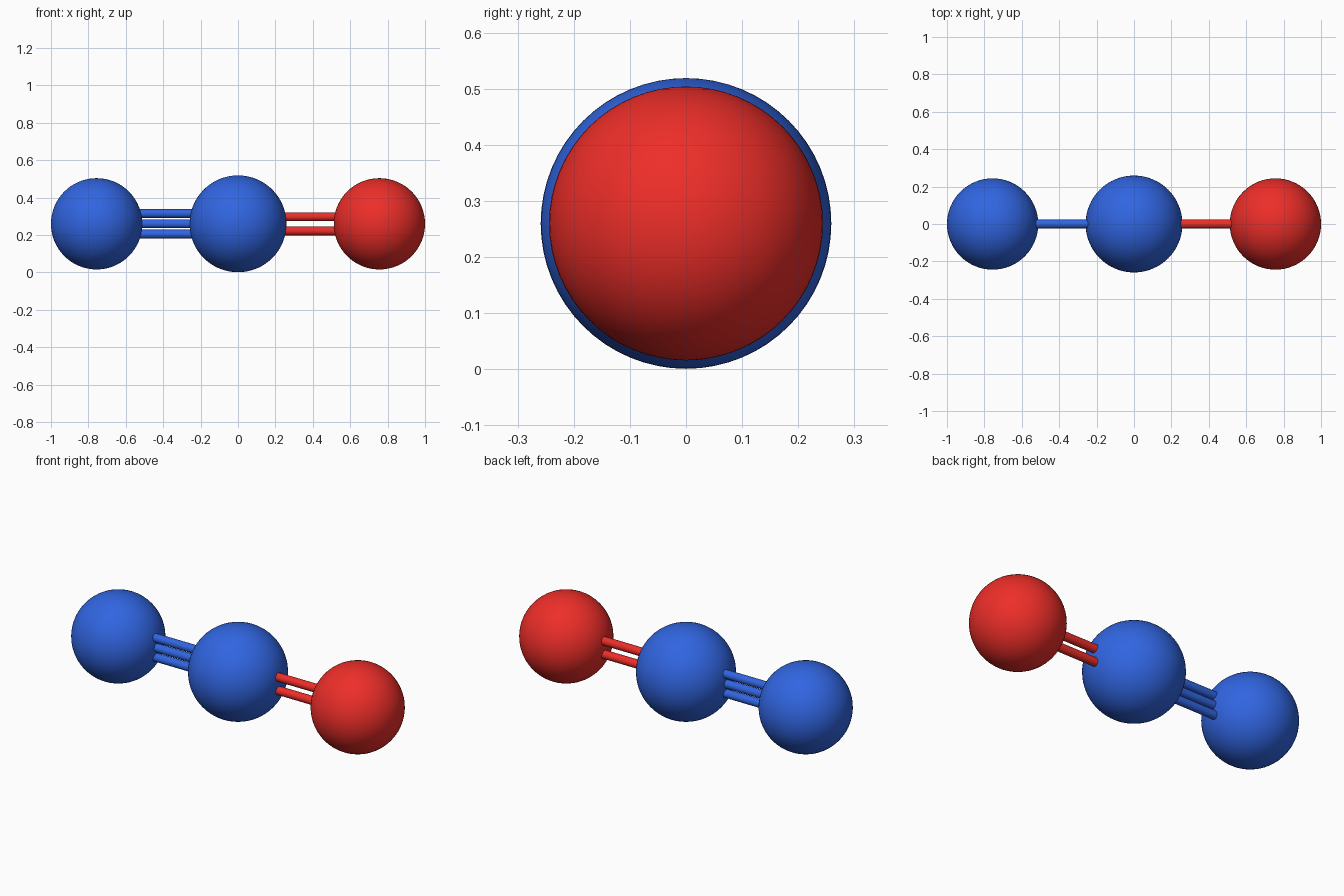
import bpy, math

if "Cube" in bpy.data.objects:
    bpy.data.objects.remove(bpy.data.objects["Cube"])

ATOM_Z = 0.26      # height of the molecule axis
SPACING = 0.756    # distance between neighbouring atoms
BOND_R = 0.0235


def material(name, color):
    m = bpy.data.materials.new(name)
    m.diffuse_color = (*color, 1)
    m.use_nodes = True
    m.node_tree.nodes["Principled BSDF"].inputs["Base Color"].default_value = m.diffuse_color
    return m


blue = material("blue", (0.03, 0.13, 0.75))
red = material("red", (0.85, 0.027, 0.022))


def finish(name, mat):
    ob = bpy.context.object
    ob.name = name
    ob.data.materials.append(mat)
    bpy.ops.object.shade_smooth_by_angle()


def atom(name, x, r, mat):
    bpy.ops.mesh.primitive_uv_sphere_add(segments=64, ring_count=32, radius=r,
                                         location=(x, 0, ATOM_Z))
    finish(name, mat)


def bonds(name, side, offsets, mat):
    # parallel rods running between the atom centres
    for i, dz in enumerate(offsets):
        bpy.ops.mesh.primitive_cylinder_add(
            vertices=32, radius=BOND_R, depth=SPACING,
            location=(side * SPACING / 2, 0, ATOM_Z + dz),
            rotation=(0, math.pi / 2, 0))
        finish(f"{name}_{i + 1}", mat)


# Atoms
atom("left_atom", -SPACING, 0.244, blue)
atom("center_atom", 0, 0.259, blue)
atom("right_atom", SPACING, 0.244, red)

# Triple bond on the left, double bond on the right
bonds("triple_bond", -1, (-0.055, 0, 0.055), blue)
bonds("double_bond", 1, (-0.038, 0.038), red)
